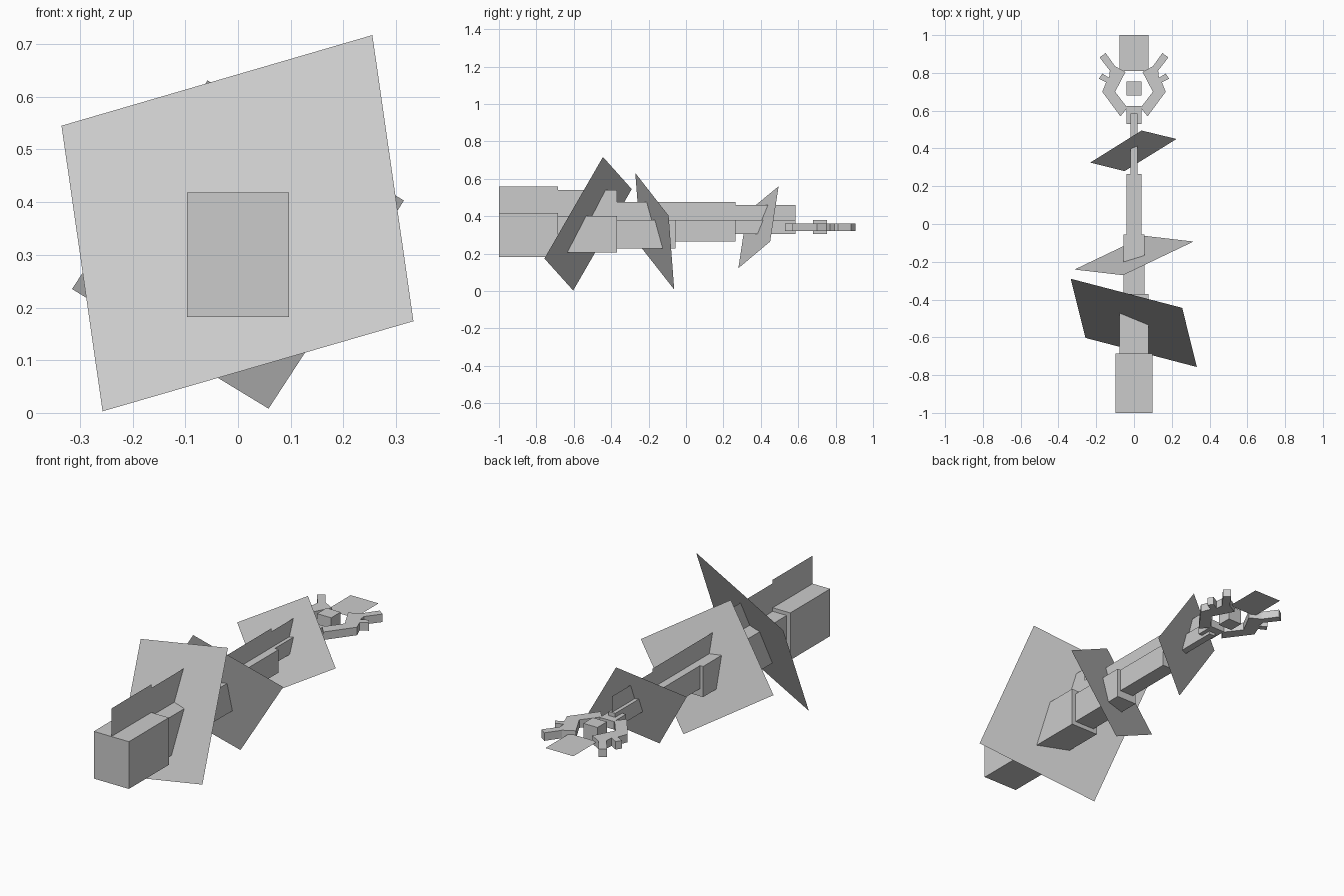
import bpy
import bmesh

cube = bpy.data.objects.get("Cube")
if cube:
    bpy.data.objects.remove(cube, do_unlink=True)

# Single grey material
grey = bpy.data.materials.new("plain grey")
grey.use_nodes = True
colour = (0.6, 0.6, 0.6, 1.0)
grey.diffuse_color = colour
grey.node_tree.nodes["Principled BSDF"].inputs["Base Color"].default_value = colour


def finish(name, bm):
    mesh = bpy.data.meshes.new(name)
    bm.to_mesh(mesh)
    bm.free()
    mesh.materials.append(grey)
    obj = bpy.data.objects.new(name, mesh)
    bpy.context.collection.objects.link(obj)
    return obj


def sheet(name, corners):
    """Single flat face through the given corners."""
    bm = bmesh.new()
    bm.faces.new([bm.verts.new(c) for c in corners])
    return finish(name, bm)


def prism(name, outline, z0, z1):
    """Extrude a plan outline from z0 up to z1."""
    bm = bmesh.new()
    face = bm.faces.new([bm.verts.new((x, y, z0)) for x, y in outline])
    grown = bmesh.ops.extrude_face_region(bm, geom=[face])
    for v in grown["geom"]:
        if isinstance(v, bmesh.types.BMVert):
            v.co.z = z1
    bmesh.ops.recalc_face_normals(bm, faces=bm.faces)
    return finish(name, bm)


def box(name, half_width, y0, y1, z0, z1):
    w = half_width
    return prism(name, [(-w, y0), (w, y0), (w, y1), (-w, y1)], z0, z1)


# Stepped shaft: half width, y start, y end, bottom, top, top of its fin
sections = [
    ("butt", 0.097, -1.0, -0.685, 0.182, 0.418, 0.558),
    ("rear_shaft", 0.077, -0.685, -0.37, 0.205, 0.40, 0.54),
    ("middle_shaft", 0.056, -0.37, -0.055, 0.227, 0.38, 0.476),
    ("fore_shaft", 0.039, -0.055, 0.265, 0.265, 0.38, 0.476),
    ("tip_shaft", 0.018, 0.265, 0.585, 0.305, 0.38, 0.46),
]
for name, w, y0, y1, z0, z1, fin in sections:
    box(name, w, y0, y1, z0, z1)
    sheet(name + "_fin", [(0, y0, z1), (0, y1, z1), (0, y1, fin), (0, y0, fin)])

# Tilted square sheets crossing the shaft
sheet("large_sheet", [(-0.335, -0.29, 0.545), (-0.257, -0.603, 0.003),
                      (0.333, -0.757, 0.174), (0.255, -0.444, 0.717)])
sheet("middle_sheet", [(-0.315, -0.241, 0.235), (0.058, -0.063, 0.008),
                       (0.315, -0.093, 0.403), (-0.058, -0.271, 0.631)])
sheet("small_sheet", [(-0.05, 0.28, 0.122), (0.225, 0.45, 0.265),
                      (0.04, 0.495, 0.56), (-0.232, 0.325, 0.42)])

# Claw head: collar, hub and end sheet
box("claw_collar", 0.039, 0.53, 0.625, 0.32, 0.36)
box("claw_hub", 0.039, 0.68, 0.755, 0.305, 0.38)
sheet("end_sheet", [(-0.077, 0.81, 0.34), (0.077, 0.81, 0.34),
                    (0.077, 1.0, 0.34), (-0.077, 1.0, 0.34)])

# Bent claw arm with a short side prong and a long end prong, mirrored
arm = [(0.035, 0.615), (0.072, 0.57), (0.168, 0.70), (0.148, 0.75),
       (0.186, 0.77), (0.168, 0.796), (0.132, 0.775), (0.112, 0.82),
       (0.182, 0.882), (0.150, 0.905), (0.10, 0.835), (0.045, 0.805),
       (0.10, 0.70)]
# Long prong leans outward from the arm's end
arm[7] = (0.128, 0.812)
for side, sign in (("left", 1), ("right", -1)):
    prism(side + "_claw_arm", [(sign * x, y) for x, y in arm], 0.32, 0.36)
